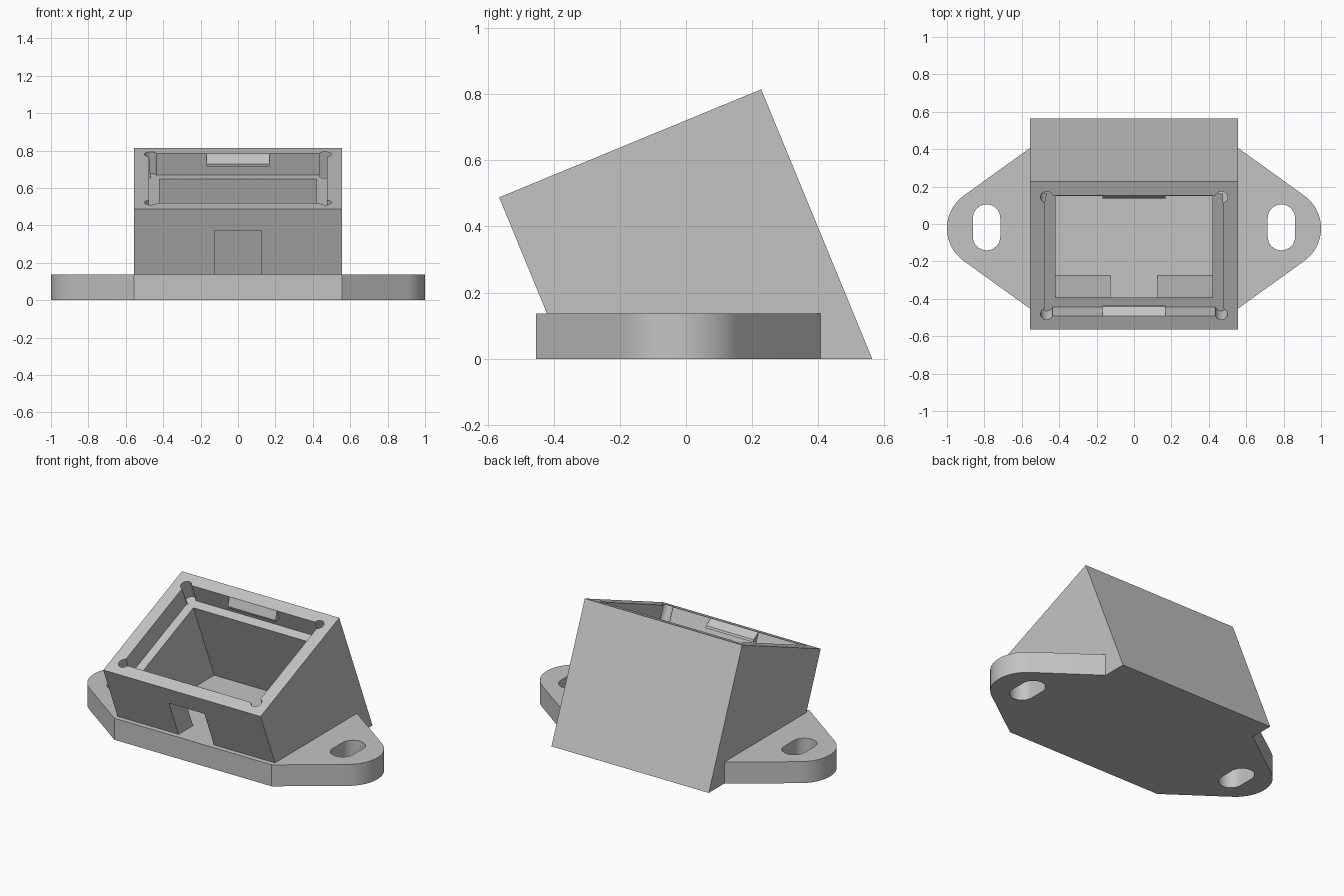
import bpy, bmesh, math
from mathutils import Vector

cube = bpy.data.objects.get("Cube")
if cube:
    bpy.data.objects.remove(cube, do_unlink=True)

mat = bpy.data.materials.new("light_grey_plastic")
mat.use_nodes = True
GREY = (0.55, 0.55, 0.55, 1)
mat.diffuse_color = GREY
mat.node_tree.nodes["Principled BSDF"].inputs["Base Color"].default_value = GREY

# Main dimensions
TILT = math.radians(22.4)
HALF_W, LENGTH, BASE_H = 0.555, 0.857, 0.137
RIM, LEDGE, RECESS = 0.08, 0.135, 0.125
FRONT_TOP = Vector((-0.565, 0.488))
ALONG = Vector((math.cos(TILT), math.sin(TILT)))
DOWN = Vector((math.sin(TILT), -math.cos(TILT)))


def tilted(u, d):
    """Side-plane point: u up the sloping top, d at right angles into the box."""
    return FRONT_TOP + ALONG * u + DOWN * d


def drop(u, z):
    """Side-plane point where the line going down from u meets height z."""
    p = tilted(u, 0)
    return p + DOWN * ((z - p.y) / DOWN.y)


def prism(name, points, vec):
    """Close an outline of 3D points and extrude it along vec."""
    bm = bmesh.new()
    face = bm.faces.new([bm.verts.new(p) for p in points])
    ext = bmesh.ops.extrude_face_region(bm, geom=[face])
    bmesh.ops.translate(bm, vec=vec, verts=[v for v in ext["geom"] if isinstance(v, bmesh.types.BMVert)])
    bmesh.ops.recalc_face_normals(bm, faces=bm.faces)
    mesh = bpy.data.meshes.new(name)
    bm.to_mesh(mesh)
    bm.free()
    mesh.materials.append(mat)
    ob = bpy.data.objects.new(name, mesh)
    bpy.context.collection.objects.link(ob)
    return ob


def side_prism(name, profile, half):
    return prism(name, [(-half, p.x, p.y) for p in profile], (2 * half, 0, 0))


def combine(target, tool, operation="DIFFERENCE"):
    mod = target.modifiers.new("cut", "BOOLEAN")
    mod.operation, mod.solver, mod.object = operation, "EXACT", tool
    bpy.context.view_layer.objects.active = target
    bpy.ops.object.modifier_apply(modifier=mod.name)
    bpy.data.objects.remove(tool, do_unlink=True)


def arc(cx, cy, r, start, end, steps):
    angles = [math.radians(start + (end - start) * i / steps) for i in range(steps + 1)]
    return [(cx + r * math.cos(a), cy + r * math.sin(a)) for a in angles]


# Mounting flange with rounded ears
CY, EAR_X, EAR_R, HALF_D = -0.023, 0.785, 0.215, 0.43
ear = arc(EAR_X, CY, EAR_R, -54.5, 54.5, 24)
half = [(HALF_W, CY - HALF_D)] + ear + [(HALF_W, CY + HALF_D)]
outline = half + [(-x, y) for x, y in reversed(half)]
housing = prism("housing", [(x, y, 0) for x, y in outline], (0, 0, BASE_H))

# Tilted box
body = side_prism("body", [tilted(0, 0), tilted(LENGTH, 0), drop(LENGTH, 0), drop(0, 0)], HALF_W)
combine(housing, body, "UNION")

# Screw slots in the ears
for side in (-1, 1):
    cx = side * 0.788
    slot = arc(cx, 0.032, 0.073, 0, 180, 16) + arc(cx, -0.068, 0.073, 180, 360, 16)
    combine(housing, prism("slot", [(x, y, -0.1) for x, y in slot], (0, 0, 0.4)))

# Shallow recess, deep cavity and cable doorway
far = LENGTH - RIM
inner_far = LENGTH - LEDGE
combine(housing, side_prism("recess", [tilted(RIM, -0.1), tilted(far, -0.1),
                                       tilted(far, RECESS), tilted(RIM, RECESS)], HALF_W - RIM))
combine(housing, side_prism("cavity", [tilted(LEDGE, 0.05), tilted(inner_far, 0.05),
                                       drop(inner_far, BASE_H), drop(LEDGE, BASE_H)], HALF_W - LEDGE))
combine(housing, side_prism("doorway", [tilted(-0.1, RECESS), tilted(0.2, RECESS),
                                        drop(0.2, BASE_H), drop(-0.1, BASE_H)], 0.125))

# Round reliefs in the recess corners
for side in (-1, 1):
    for u in (RIM + 0.01, far - 0.01):
        ring = []
        for a, b in arc(0, 0, 0.033, 0, 345, 23):
            p = tilted(u + b, -0.05)
            ring.append((side * 0.467 + a, p.x, p.y))
        shift = DOWN * (RECESS + 0.05)
        combine(housing, prism("relief", ring, (0, shift.x, shift.y)))

# Wedge-shaped snap tabs on the front and back recess walls
WEDGE = [(-0.01, 0.01), (0, 0), (0.036, 0.045), (0.036, 0.06), (-0.01, 0.06)]
for name, start, sign in (("front_snap_tab", RIM, 1), ("back_snap_tab", far, -1)):
    side_prism(name, [tilted(start + sign * u, d) for u, d in WEDGE], 0.168)

# Smooth the rounded walls only
bpy.ops.object.select_all(action="DESELECT")
housing.select_set(True)
bpy.context.view_layer.objects.active = housing
bpy.ops.object.shade_smooth_by_angle(angle=math.radians(30))
